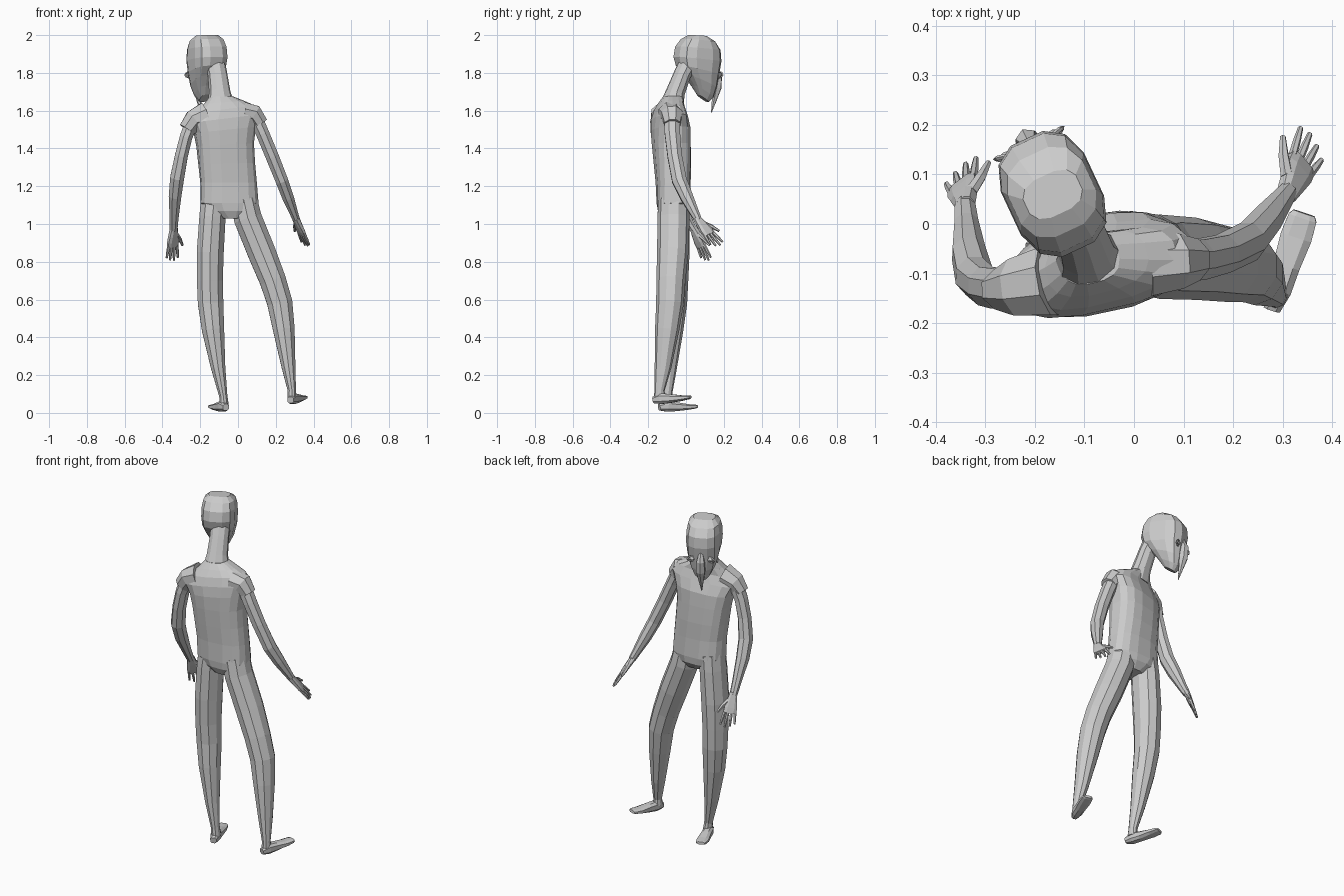
import bpy, bmesh, math
from mathutils import Vector, Matrix

V = Vector


def loft(name, rings):
    """Skin a list of equal-length vertex rings and cap both ends."""
    bm = bmesh.new()
    vs = [[bm.verts.new(p) for p in r] for r in rings]
    n = len(vs[0])
    for a, b in zip(vs, vs[1:]):
        for i in range(n):
            j = (i + 1) % n
            bm.faces.new((a[i], a[j], b[j], b[i]))
    bm.faces.new(vs[0][::-1])
    bm.faces.new(vs[-1])
    bmesh.ops.recalc_face_normals(bm, faces=bm.faces)
    me = bpy.data.meshes.new(name)
    bm.to_mesh(me)
    bm.free()
    ob = bpy.data.objects.new(name, me)
    bpy.context.collection.objects.link(ob)
    return ob


def ring(c, u, v, n, e=1.0):
    """Superellipse ring around c with half axes u and v."""
    out = []
    for i in range(n):
        a = 2 * math.pi * (i + 0.5) / n
        x, y = math.cos(a), math.sin(a)
        out.append(V(c) + V(u) * math.copysign(abs(x) ** e, x) + V(v) * math.copysign(abs(y) ** e, y))
    return out


def tube(name, secs, ref, n=8, e=1.0):
    """Tube through (point, half width along ref, half depth)."""
    pts = [V(s[0]) for s in secs]
    rings = []
    for i, s in enumerate(secs):
        t = (pts[min(i + 1, len(pts) - 1)] - pts[max(i - 1, 0)]).normalized()
        u = (V(ref) - t * V(ref).dot(t)).normalized()
        rings.append(ring(s[0], u * s[1], t.cross(u) * s[2], n, e))
    return loft(name, rings)


# Torso: cx, cy, z, half width, half depth, yaw, roll slope
torso = [(-.03, -.07, 1.03, .06, .06, 0, 0), (-.04, -.065, 1.07, .12, .085, 0, 0),
         (-.045, -.065, 1.11, .155, .09, 3, 0), (-.05, -.068, 1.22, .15, .09, 6, 0),
         (-.06, -.072, 1.32, .15, .095, 8, .03), (-.068, -.078, 1.42, .152, .098, 10, .06),
         (-.07, -.082, 1.5, .165, .098, 12, .1), (-.07, -.09, 1.56, .19, .085, 13, .12),
         (-.065, -.09, 1.61, .155, .07, 14, .12), (-.075, -.08, 1.645, .105, .06, 14, .08),
         (-.09, -.07, 1.675, .06, .05, 14, .03)]
rings = []
for cx, cy, z, w, d, yaw, roll in torso:
    a = math.radians(yaw)
    rings.append(ring((cx, cy, z), V((math.cos(a), math.sin(a), roll)) * w,
                      V((-math.sin(a), math.cos(a), 0)) * d, 16, .75))
loft("torso", rings)

# Neck
tube("neck", [((-.09, -.075, 1.63), .075, .06), ((-.097, -.055, 1.7), .058, .05),
              ((-.108, -.02, 1.79), .053, .046), ((-.125, .02, 1.87), .055, .05)], (.9, .4, 0), 10)

# Head frame: turned and looking down
head_m = Matrix.Translation((-.165, .062, 0)) @ Matrix.Rotation(math.radians(25), 4, 'Z')
# y back, z back, y front, z front, half width
head = [(0, 1.685, .06, 1.645, .025), (-.03, 1.735, .085, 1.67, .05), (-.07, 1.79, .1, 1.72, .074),
        (-.115, 1.84, .112, 1.79, .09), (-.128, 1.885, .125, 1.86, .095), (-.118, 1.94, .12, 1.92, .093),
        (-.085, 1.98, .09, 1.965, .085), (-.045, 2.0, .04, 1.995, .06)]
rings = []
for yb, zb, yf, zf, w in head:
    c = V((0, (yb + yf) / 2, (zb + zf) / 2))
    rings.append(ring(c, (w, 0, 0), (0, (yf - yb) / 2, (zf - zb) / 2), 12, .72))
loft("head", rings).matrix_world = head_m

# Long pointed nose of the mask
beak = tube("beak", [((0, .105, 1.83), .012, .012), ((0, .118, 1.78), .024, .024),
                     ((0, .112, 1.72), .027, .026), ((0, .095, 1.65), .013, .013),
                     ((0, .08, 1.59), .002, .002)], (1, 0, 0), 6)
beak.matrix_world = head_m

# Eyes with raised rims, mirrored
for s, side in ((-1, "left"), (1, "right")):
    m = head_m @ Matrix.Translation((s * .05, .103, 1.79)) @ Matrix.Rotation(math.radians(80), 4, 'X') \
        @ Matrix.Rotation(s * math.radians(18), 4, 'Y') @ Matrix.Diagonal((1.25, .8, 1, 1))
    bpy.ops.mesh.primitive_torus_add(major_radius=.02, minor_radius=.005, major_segments=10, minor_segments=4)
    bpy.context.object.name = side + "_eye_rim"
    bpy.context.object.matrix_world = m
    bpy.ops.mesh.primitive_uv_sphere_add(segments=8, ring_count=6, radius=.013)
    bpy.context.object.name = side + "_eye"
    bpy.context.object.matrix_world = m


def hand(side, wrist, d, across):
    """Palm, four fingers and thumb; d points to the tips, across to the thumb."""
    w, d = V(wrist), V(d).normalized()
    a = V(across)
    a = (a - d * a.dot(d)).normalized()
    tube(side + "_palm", [(w - d * .02, .02, .018), (w + d * .03, .03, .016),
                          (w + d * .065, .037, .014), (w + d * .095, .036, .011)], a, 8, .7)
    for i, length in enumerate((.065, .082, .09, .08)):
        k = i - 1.5
        b = w + d * .085 + a * k * .0185
        f = (d + a * k * .1).normalized()
        tube(f"{side}_finger_{i + 1}", [(b, .0085, .009), (b + f * length * .55, .008, .008),
                                        (b + f * length, .0055, .0055)], a, 6)
    t = w + d * .025 + a * .018
    tube(side + "_thumb", [(t, .014, .013), (t + d * .035 + a * .028, .011, .011),
                           (t + d * .075 + a * .05, .006, .006)], a, 6)


# Sleeve caps
tube("left_sleeve", [((-.17, -.115, 1.575), .075, .075), ((-.235, -.128, 1.55), .062, .058),
                     ((-.268, -.133, 1.5), .042, .05)], (0, 1, 0), 8)
tube("right_sleeve", [((.03, -.08, 1.585), .07, .065), ((.085, -.075, 1.58), .06, .055),
                      ((.118, -.072, 1.53), .045, .045)], (0, 1, 0), 8)
# Arms
tube("left_arm", [((-.24, -.125, 1.55), .045, .04), ((-.275, -.13, 1.46), .044, .036),
                  ((-.3, -.125, 1.36), .042, .037), ((-.322, -.105, 1.245), .043, .04),
                  ((-.333, -.06, 1.15), .04, .036), ((-.338, 0, 1.04), .027, .026),
                  ((-.341, .04, .97), .02, .022)], (0, 1, 0))
tube("right_arm", [((.085, -.075, 1.58), .045, .04), ((.13, -.072, 1.48), .044, .038),
                   ((.18, -.06, 1.36), .041, .038), ((.232, -.035, 1.23), .042, .036),
                   ((.265, .005, 1.14), .036, .033), ((.295, .045, 1.06), .026, .024),
                   ((.31, .065, 1.02), .021, .02)], (0, 1, 0))
hand("left", (-.341, .045, .965), (-.05, .38, -.9), (.75, .55, .25))
hand("right", (.312, .068, 1.015), (.27, .55, -.7), (-.6, .7, .35))

# Legs
tube("left_leg", [((-.125, -.066, 1.13), .075, .08), ((-.135, -.066, 1.04), .073, .085),
                  ((-.147, -.066, .85), .075, .085), ((-.149, -.066, .7), .072, .078),
                  ((-.145, -.066, .58), .071, .072), ((-.132, -.078, .44), .062, .064),
                  ((-.105, -.092, .24), .04, .044), ((-.078, -.102, .09), .023, .027),
                  ((-.073, -.1, .04), .025, .032)], (1, 0, 0), 10)
tube("right_leg", [((.03, -.066, 1.13), .075, .08), ((.052, -.066, 1.03), .078, .085),
                   ((.125, -.07, .85), .078, .083), ((.185, -.08, .7), .073, .077),
                   ((.222, -.085, .58), .07, .073), ((.243, -.1, .44), .06, .064),
                   ((.268, -.122, .24), .038, .044), ((.285, -.14, .12), .023, .027),
                   ((.285, -.14, .08), .025, .03)], (1, 0, 0), 10)


def foot(name, heel, toe):
    """Wedge foot from heel to blunt toe."""
    h, t = V(heel), V(toe)
    prof = [(0, .018, .018, .01), (.2, .028, .03, .012), (.45, .029, .025, .006),
            (.75, .034, .016, 0), (.95, .031, .011, -.001), (1, .024, .008, -.001)]
    side = (t - h).cross(V((0, 0, 1)))
    tube(name, [(h.lerp(t, f) + V((0, 0, lift)), w, d) for f, w, d, lift in prof], side, 8, .75)


foot("left_foot", (-.064, -.142, .02), (-.135, .055, .035))
foot("right_foot", (.278, -.172, .058), (.343, .022, .085))
